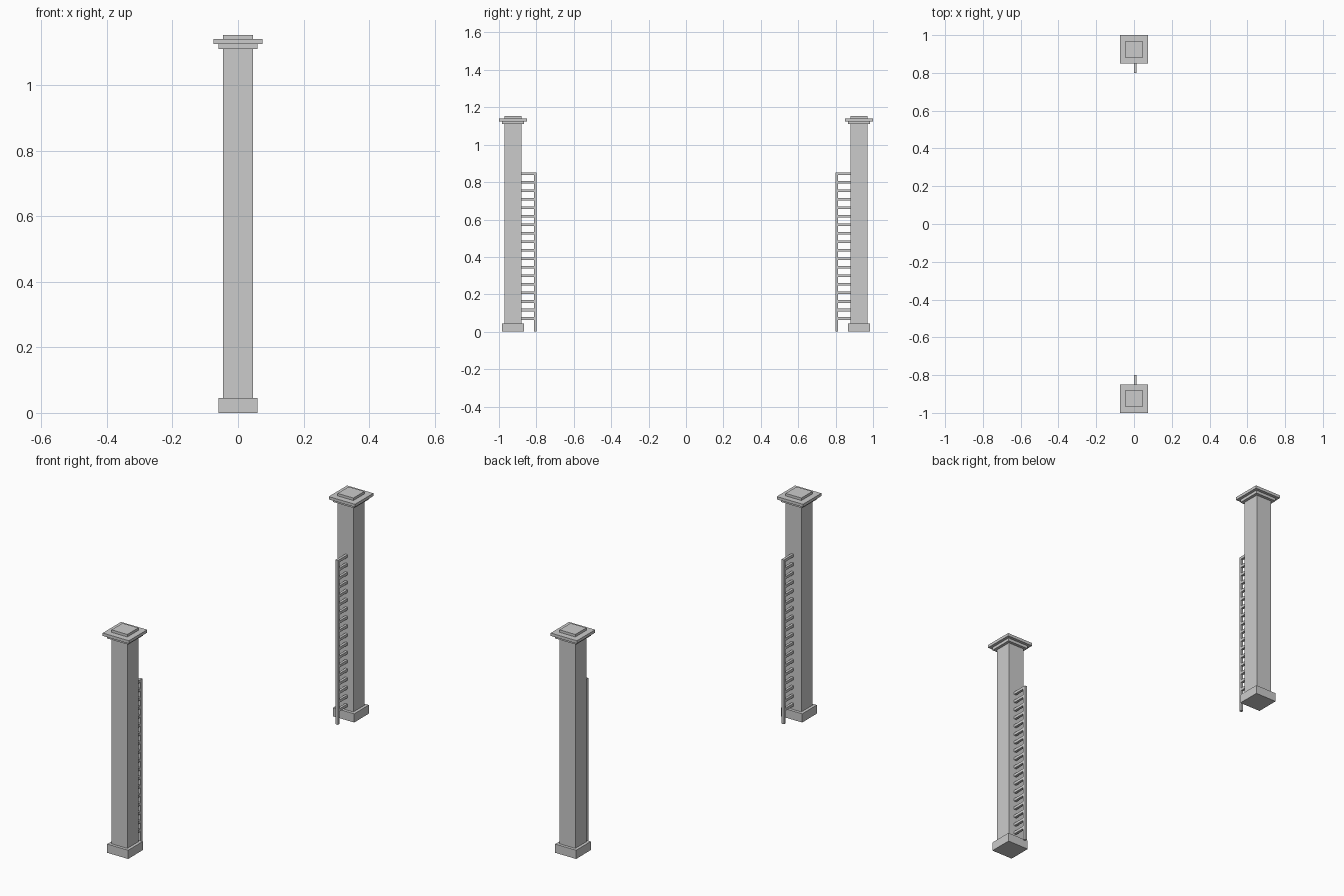
import bpy

if "Cube" in bpy.data.objects:
    bpy.data.objects.remove(bpy.data.objects["Cube"])


def box(name, x, y, z):
    """Box from (min, max) ranges on each axis."""
    r = (x, y, z)
    bpy.ops.mesh.primitive_cube_add(size=1, location=[(a + b) / 2 for a, b in r])
    ob = bpy.context.object
    ob.name = name
    ob.scale = [b - a for a, b in r]
    bpy.ops.object.transform_apply(location=False, rotation=False, scale=True)
    return ob


def span(a, b, side):
    return tuple(sorted((a * side, b * side)))


CENTRE = 0.925
# pillar tiers: name, half width, bottom, top
TIERS = [
    ("base", 0.06, 0.0, 0.045),
    ("shaft", 0.045, 0.045, 1.11),
    ("lower_cap", 0.06, 1.11, 1.125),
    ("cap_plate", 0.075, 1.125, 1.14),
    ("top_block", 0.045, 1.14, 1.153),
]
RUNGS = 18

for label, side in (("front", -1), ("back", 1)):
    # stepped square pillar
    for part, h, z0, z1 in TIERS:
        box(f"{label}_{part}", (-h, h), span(CENTRE - h, CENTRE + h, side), (z0, z1))

    # single upright rail with rungs running into the shaft
    box(f"{label}_ladder_rail", (-0.001, 0.012), span(0.80, 0.814, side), (0, 0.851))
    for i in range(RUNGS):
        z = 0.071 + i * (0.844 - 0.071) / (RUNGS - 1)
        box(f"{label}_ladder_rung_{i + 1}", (-0.001, 0.012),
            span(0.814, 0.88, side), (z - 0.007, z + 0.007))
